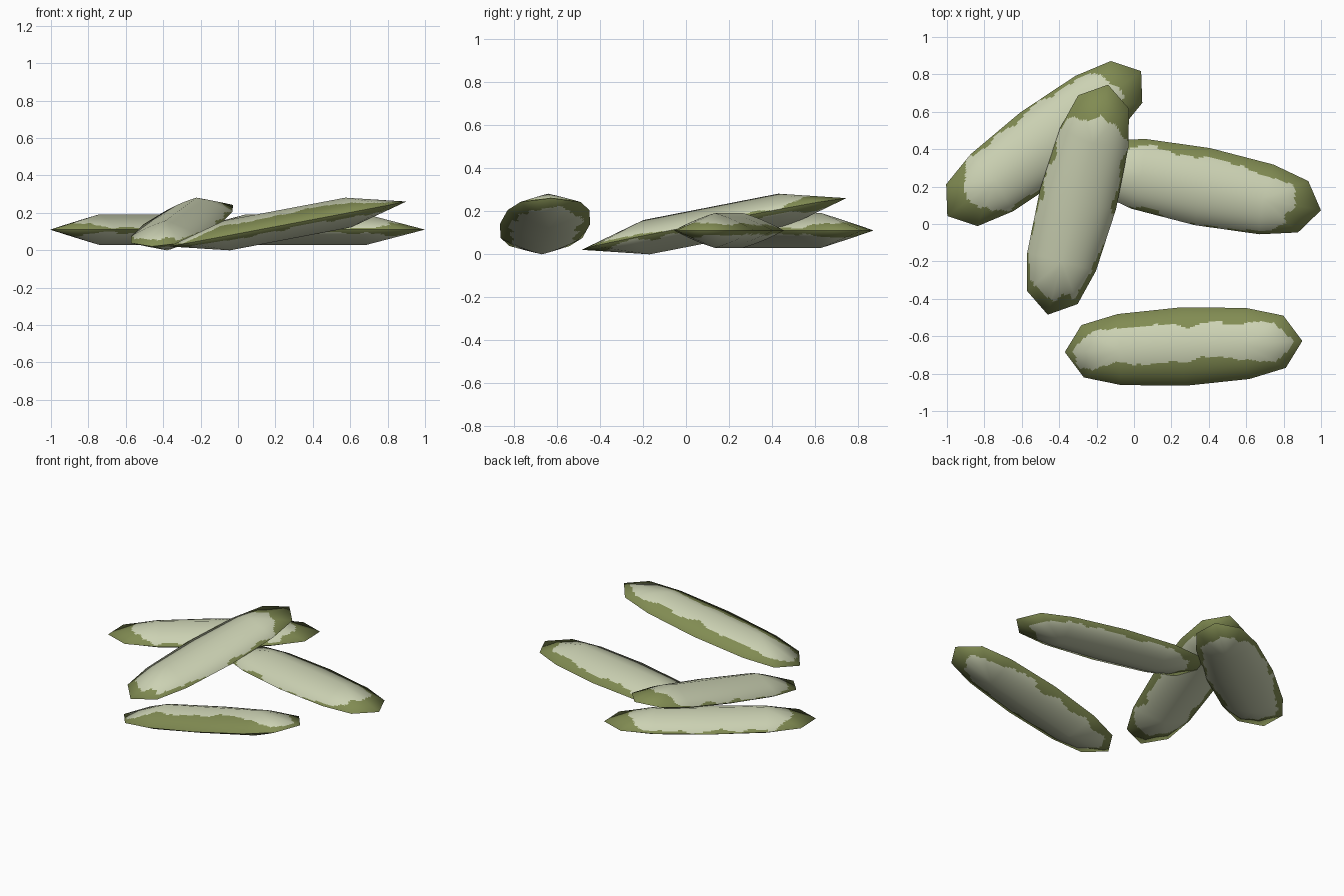
import bpy, math
from mathutils import Vector, Matrix, noise

if "Cube" in bpy.data.objects:
    bpy.data.objects.remove(bpy.data.objects["Cube"])

def material(name, rgb):
    m = bpy.data.materials.new(name)
    m.diffuse_color = (*rgb, 1)
    m.use_nodes = True
    m.node_tree.nodes["Principled BSDF"].inputs["Base Color"].default_value = m.diffuse_color
    return m

PALE = material("pale_green_grey", (0.60, 0.64, 0.45))
OLIVE = material("olive_green", (0.22, 0.26, 0.085))

# Twelve-sided outline of a seed, from a quarter mirrored twice
Q = [(0.647, 0), (0.55, 0.14), (0.35, 0.19), (0, 0.21)]
half = Q + [(-x, y) for x, y in Q[2::-1]]
OUTLINE = [Vector(p) for p in half + [(x, -y) for x, y in half[-2:0:-1]]]
STEPS = 14
RIDGE, THICK = 0.33, 0.081          # half length of the top ridge, its height
LEVELS = 22
ROWS = [1 - i / LEVELS for i in range(LEVELS + 1)]

# Outline points with smoothly blended outward directions
def corner_normal(i):
    d = OUTLINE[(i + 1) % 12] - OUTLINE[i - 1]
    return Vector((d.y, -d.x)).normalized()

RIM = []
for i in range(12):
    for k in range(STEPS):
        t, j = k / STEPS, (i + 1) % 12
        RIM.append((OUTLINE[i].lerp(OUTLINE[j], t),
                    corner_normal(i).lerp(corner_normal(j), t).normalized()))
N = len(RIM)

def ridge_x(p):
    return max(-RIDGE, min(RIDGE, p.x))

def smooth(a, b, x):
    t = min(1, max(0, (x - a) / (b - a)))
    return t * t * (3 - 2 * t)

def endness(p):
    return smooth(0.36, 0.62, abs(p.x))

# Point on the seed between the ridge (s = 0) and the rim (s = 1)
def surface_point(p, s, side):
    bulge = 0.3 * (1 - endness(p))
    rx = ridge_x(p)
    z = THICK * (1 - s) * (1 + bulge * s)
    return Vector((rx + (p.x - rx) * s, p.y * s, side * z))

def surface_normal(out, s, side):
    lean = 0.75 * s + 0.9 * s ** 5
    return Vector((out.x * lean, out.y * lean, side)).normalized()

def make_seed(name, loc, yaw, pitch, top, under, seed):
    """top/under: inner limit of the olive border at (left, right, front end, back end)."""
    verts, faces, mats, normals, grid = [], [], [], [], {}
    for side in (1, -1):
        for r, s in enumerate(ROWS):
            for k, (p, out) in enumerate(RIM):
                if r == 0 and side == -1:
                    grid[side, r, k] = grid[1, 0, k]      # shared rim
                else:
                    grid[side, r, k] = len(verts)
                    verts.append(surface_point(p, s, side))

    def add(side, r, k):
        n = (k + 1) % N
        corners = [(r, k), (r, n), (r + 1, n), (r + 1, k)]
        p = (RIM[k][0] + RIM[n][0]) / 2
        if r == LEVELS - 1 and ridge_x(RIM[k][0]) == ridge_x(RIM[n][0]):
            corners.pop()                                 # ridge ends are points
        if side < 0:
            corners.reverse()
        faces.append([grid[side, a, b] for a, b in corners])
        normals.extend(surface_normal(RIM[b][1], ROWS[a], side) for a, b in corners)
        # Mottled olive border along the rim
        s = (ROWS[r] + ROWS[r + 1]) / 2
        limit = top if side > 0 else under
        w = endness(p)
        f = smooth(-0.1, 0.1, p.y)
        edge = (limit[0] * f + limit[1] * (1 - f)) * (1 - w)
        edge += limit[2 if p.x > 0 else 3] * w
        q = surface_point(p, s, side) + Vector((0, 0, seed * 3.7 + side))
        edge += 0.17 * noise.noise(q * 8) + 0.08 * noise.noise(q * 18)
        mats.append(1 if s > edge else 0)

    for side in (1, -1):
        for k in range(N):
            for r in range(LEVELS):
                add(side, r, k)

    me = bpy.data.meshes.new(name)
    me.from_pydata(verts, [], faces)
    me.materials.append(PALE)
    me.materials.append(OLIVE)
    me.polygons.foreach_set("material_index", mats)
    me.polygons.foreach_set("use_smooth", [True] * len(faces))
    me.update()
    me.normals_split_custom_set([tuple(v) for v in normals])
    ob = bpy.data.objects.new(name, me)
    bpy.context.collection.objects.link(ob)
    ob.matrix_world = (Matrix.Translation(loc)
                       @ Matrix.Rotation(math.radians(yaw), 4, "Z")
                       @ Matrix.Rotation(math.radians(-pitch), 4, "Y"))

# Four seeds: two lying flat, one leaning on them, one tilted in front
make_seed("seed_back_left", (-0.48, 0.43, 0.11), 36.8, 0,
          (0.90, 0.88, 0.60, 0.58), (0.88, 0.86, 0.55, 0.6), 1)
make_seed("seed_right", (0.365, 0.20, 0.11), -11.3, 0,
          (0.74, 0.96, 0.60, 0.70), (0.84, 0.85, 0.62, 0.65), 2)
make_seed("seed_leaning", (-0.30, 0.13, 0.14), 75.3, 10.7,
          (0.97, 0.93, 0.50, 0.78), (0.84, 0.84, 0.6, 0.65), 3)
make_seed("seed_front", (0.265, -0.655, 0.14), 2.7, 10.7,
          (0.58, 0.42, 0.82, 0.84), (0.72, 0.75, 0.75, 0.75), 4)
